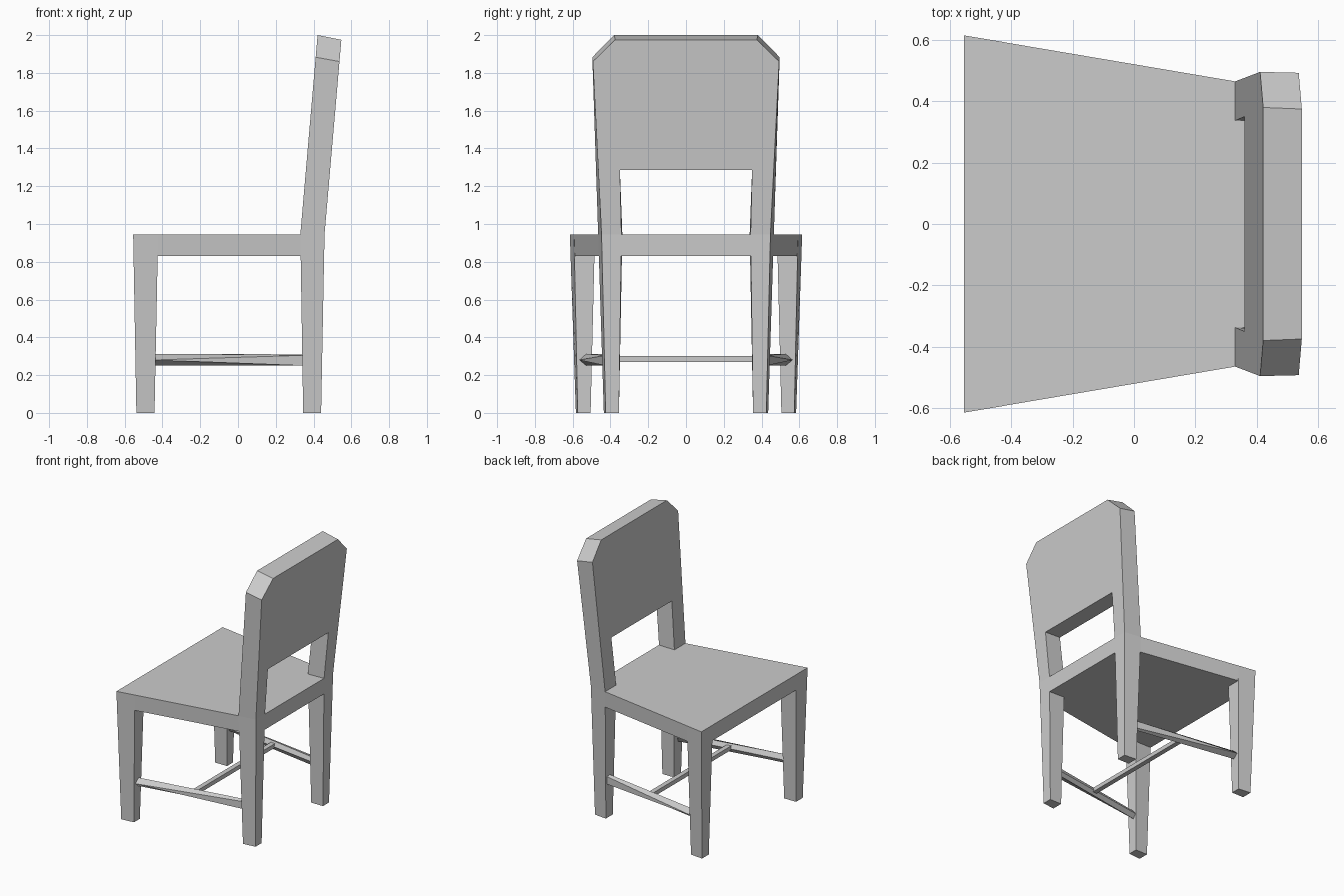
import bpy, bmesh

if "Cube" in bpy.data.objects:
    bpy.data.objects.remove(bpy.data.objects["Cube"])


def loft(name, first, last, mirror=False):
    """Solid between two matching rings of points; optionally mirrored across y = 0."""
    bm = bmesh.new()
    a = [bm.verts.new(p) for p in first]
    b = [bm.verts.new(p) for p in last]
    bm.faces.new(a)
    bm.faces.new(b)
    for i in range(len(a)):
        j = (i + 1) % len(a)
        bm.faces.new((a[i], a[j], b[j], b[i]))
    bmesh.ops.remove_doubles(bm, verts=bm.verts, dist=1e-5)
    bmesh.ops.recalc_face_normals(bm, faces=bm.faces)
    mesh = bpy.data.meshes.new(name)
    bm.to_mesh(mesh)
    bm.free()
    obj = bpy.data.objects.new(name, mesh)
    bpy.context.collection.objects.link(obj)
    if mirror:
        mod = obj.modifiers.new("mirror", 'MIRROR')
        mod.use_axis = (False, True, False)
        mod.use_mirror_merge = False
    return obj


def ring(points, z):
    return [(x, y, z) for x, y in points]


def symmetric(points):
    return points + [(x, -y) for x, y in reversed(points)]


SEAT_TOP, SEAT_BOTTOM = 0.945, 0.83

# Tapered seat slab, wider at the open end
loft("seat",
     ring(symmetric([(-0.555, 0.615), (0.33, 0.465), (0.458, 0.447)]), SEAT_TOP),
     ring(symmetric([(-0.553, 0.61), (0.332, 0.461), (0.456, 0.444)]), SEAT_BOTTOM))

# Tapered legs
loft("front_leg",
     ring([(-0.555, 0.615), (-0.423, 0.593), (-0.423, 0.482), (-0.555, 0.482)], SEAT_TOP),
     ring([(-0.538, 0.583), (-0.442, 0.573), (-0.442, 0.505), (-0.538, 0.505)], 0), True)
loft("back_leg",
     ring([(0.33, 0.465), (0.458, 0.447), (0.458, 0.342), (0.33, 0.337)], SEAT_TOP),
     ring([(0.345, 0.435), (0.44, 0.425), (0.44, 0.355), (0.345, 0.355)], 0), True)


# Leaning backrest: arch outline with clipped corners
def back_outline(x0, half):
    pts = [(x0 + (z - SEAT_TOP) * 0.0866, y, z) for y, z in half]
    return pts + [(x, -y, z) for x, y, z in reversed(pts)]


loft("backrest",
     back_outline(0.33, [(0.35, 1.29), (0.337, SEAT_TOP), (0.465, SEAT_TOP),
                         (0.496, 1.883), (0.38, 2.0)]),
     back_outline(0.458, [(0.35, 1.285), (0.342, SEAT_TOP), (0.447, SEAT_TOP),
                          (0.493, 1.86), (0.375, 1.975)]))

# Side stretchers: wedge section at the front leg, upright strip at the back leg
loft("side_stretcher",
     [(-0.45, 0.566, 0.28), (-0.45, 0.566, 0.28), (-0.45, 0.53, 0.25),
      (-0.45, 0.505, 0.28), (-0.45, 0.53, 0.312)],
     [(0.35, 0.425, 0.305), (0.35, 0.425, 0.25), (0.35, 0.395, 0.25),
      (0.35, 0.385, 0.28), (0.35, 0.395, 0.31)], True)

# Cross stretcher joining the two side stretchers
section = [(-0.05, 0.27), (-0.015, 0.27), (-0.015, 0.3), (-0.05, 0.3)]
loft("cross_stretcher",
     [(x, -0.465, z) for x, z in section],
     [(x, 0.465, z) for x, z in section])
